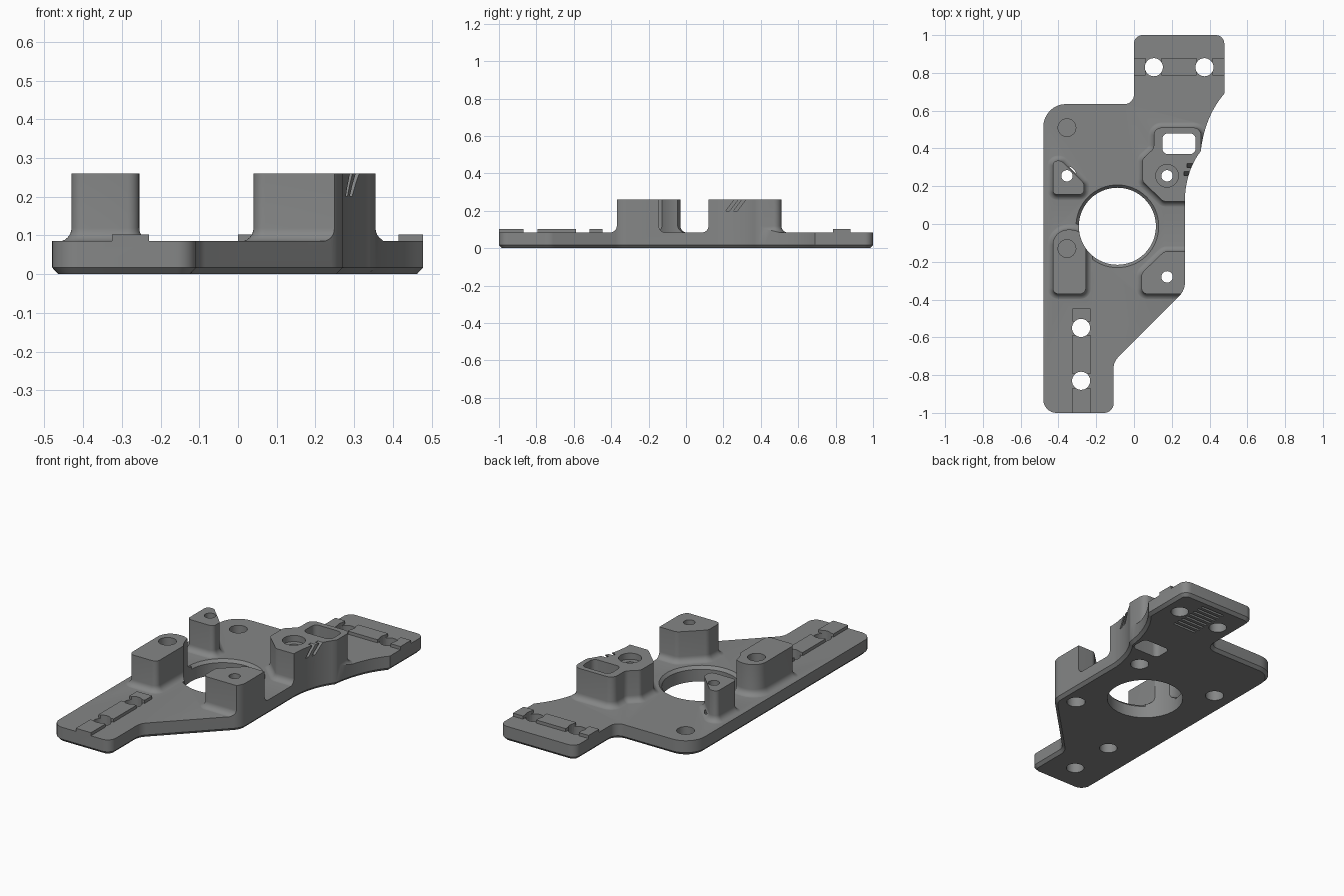
import bpy, math
from mathutils import Vector

if "Cube" in bpy.data.objects:
    bpy.data.objects.remove(bpy.data.objects["Cube"])

grey = bpy.data.materials.new("plain_grey")
grey.diffuse_color = (0.235, 0.24, 0.24, 1)
grey.use_nodes = True
grey.node_tree.nodes["Principled BSDF"].inputs["Base Color"].default_value = grey.diffuse_color

TOP, BOSS_TOP, FILLET = 0.085, 0.26, 0.035


def outline(corners, d=0.0):
    """Counter-clockwise polygon (x, y, radius), offset outwards by d, corners rounded."""
    pts = [Vector(c[:2]) for c in corners]
    n, out = len(pts), []
    for i in range(n):
        p, r = pts[i], corners[i][2]
        a = (p - pts[i - 1]).normalized()
        b = (pts[(i + 1) % n] - p).normalized()
        na, nb = Vector((a.y, -a.x)), Vector((b.y, -b.x))
        q = p + (na + nb) * (d / (1 + na.dot(nb)))
        if r == 0:
            out.append(q)
            continue
        turn = math.atan2(a.x * b.y - a.y * b.x, a.dot(b))
        side = 1 if turn > 0 else -1
        r = max(r + side * d, 0.004)
        start = q - a * r * math.tan(abs(turn) / 2)
        centre = start - na * side * r
        start_angle = math.atan2(na.y * side, na.x * side)
        for k in range(9):
            t = start_angle + turn * k / 8
            out.append(centre + r * Vector((math.cos(t), math.sin(t))))
    return out


def loft(name, rings):
    """Closed solid through rings of (points, z)."""
    n = len(rings[0][0])
    verts = [(p[0], p[1], z) for pts, z in rings for p in pts]
    faces = [tuple(reversed(range(n))), tuple(range(len(verts) - n, len(verts)))]
    for j in range(len(rings) - 1):
        for i in range(n):
            k = (i + 1) % n
            faces.append((j * n + i, j * n + k, (j + 1) * n + k, (j + 1) * n + i))
    mesh = bpy.data.meshes.new(name)
    mesh.from_pydata(verts, [], faces)
    mesh.materials.append(grey)
    ob = bpy.data.objects.new(name, mesh)
    bpy.context.collection.objects.link(ob)
    return ob


def box(name, x0, x1, y0, y1, z0, z1):
    pts = [(x0, y0), (x1, y0), (x1, y1), (x0, y1)]
    return loft(name, [(pts, z0), (pts, z1)])


def lathe(name, x, y, profile, n=32):
    ring = lambda r: [(x + r * math.cos(2 * math.pi * i / n),
                       y + r * math.sin(2 * math.pi * i / n)) for i in range(n)]
    return loft(name, [(ring(r), z) for r, z in profile])


def combine(target, other, op):
    m = target.modifiers.new("combine", 'BOOLEAN')
    m.operation, m.solver, m.object = op, 'EXACT', other
    bpy.context.view_layer.objects.active = target
    bpy.ops.object.modifier_apply(modifier=m.name)
    bpy.data.objects.remove(other)


def curve(a, b, c, n=10):
    a, b, c = Vector(a), Vector(b), Vector(c)
    return [(*((1 - t) ** 2 * a + 2 * t * (1 - t) * b + t * t * c), 0)
            for t in (i / n for i in range(n + 1))]


# Base slab with a chamfered rim around the large opening
plate = box("mounting_plate", -0.7, 0.7, -1.2, 1.2, -0.1, TOP)
combine(plate, lathe("opening_rim", -0.088, -0.012,
                     [(0.19, 0.055), (0.203, 0.068), (0.219, TOP), (0.219, 0.12)], 64), 'DIFFERENCE')

# Raised locating strips, interrupted around the bolt holes
for x0, x1 in ((-0.05, 0.062), (0.145, 0.332), (0.415, 0.6)):
    combine(plate, box("back_strip", x0, x1, 0.785, 0.88, 0.05, 0.103), 'UNION')
for y0, y1 in ((-1.1, -0.868), (-0.795, -0.588), (-0.515, -0.447)):
    combine(plate, box("front_strip", -0.326, -0.23, y0, y1, 0.05, 0.103), 'UNION')

# Standoffs with filleted feet
standoffs = [
    [(-0.43, 0.155, .025), (-0.265, 0.155, .025), (-0.265, 0.215, .025),
     (-0.385, 0.335, .03), (-0.43, 0.335, .025)],
    [(-0.43, -0.37, .03), (-0.255, -0.37, .03), (-0.255, -0.03, .08), (-0.43, -0.03, .08)],
    [(0.04, -0.37, .03), (0.33, -0.37, .03), (0.33, -0.145, .03),
     (0.16, -0.145, .04), (0.04, -0.26, .04)],
    [(0.045, 0.225, .03), (0.155, 0.12, .03), (0.355, 0.12, .02), (0.355, 0.51, .04),
     (0.105, 0.51, .04), (0.105, 0.40, .04), (0.045, 0.345, .03)],
]
for corners in standoffs:
    rings = [(outline(corners, FILLET), 0.05)]
    for k in range(7):
        a = math.radians(90 - 15 * k)
        rings.append((outline(corners, FILLET * (1 - math.cos(a))),
                      TOP - 0.001 + FILLET * (1 - math.sin(a))))
    rings.append((outline(corners), BOSS_TOP))
    combine(plate, loft("standoff", rings), 'UNION')

# Trim everything to the plate outline with a chamfered lower edge
edge = [(-0.48, -1, .07), (-0.108, -1, .05), (-0.108, -0.73, .08), (0.27, -0.35, .1)]
edge += curve((0.27, 0.15), (0.28, 0.29), (0.353, 0.385))
edge += curve((0.353, 0.385), (0.375, 0.57), (0.478, 0.69))[1:]
edge += [(0.478, 1, .045), (0, 1, .045), (0, 0.635, .05), (-0.48, 0.635, .12)]
combine(plate, loft("trim", [(outline(edge, -0.016), 0), (outline(edge), 0.017),
                             (outline(edge), 0.4)]), 'INTERSECT')

# Large opening
combine(plate, lathe("opening", -0.088, -0.012, [(0.204, -0.2), (0.204, 0.5)], 64), 'DIFFERENCE')

# Bolt holes through the plate ends
for x, y in ((0.105, 0.83), (0.373, 0.83), (-0.28, -0.55), (-0.28, -0.83)):
    combine(plate, lathe("bolt_hole", x, y, [(0.048, -0.2), (0.048, 0.5)]), 'DIFFERENCE')

# Screw holes through standoffs, counterbored from below
for x, y in ((-0.355, 0.255), (0.175, -0.28), (0.175, 0.255)):
    combine(plate, lathe("screw_hole", x, y, [(0.05, -0.2), (0.05, 0.1), (0.03, 0.1),
                                              (0.03, 0.5)]), 'DIFFERENCE')
combine(plate, lathe("recess", 0.175, 0.255, [(0.06, 0.225), (0.06, 0.5)]), 'DIFFERENCE')

# Blind holes from above
for y, z in ((0.51, 0.03), (-0.13, 0.13)):
    combine(plate, lathe("blind_hole", -0.355, y, [(0.047, z), (0.047, 0.5)]), 'DIFFERENCE')

# Rounded rectangular window
window = outline([(0.15, 0.37, .03), (0.326, 0.37, .03), (0.326, 0.48, .03), (0.15, 0.48, .03)])
combine(plate, loft("window", [(window, -0.2), (window, 0.5)]), 'DIFFERENCE')

# Two slanted grooves in the side of the tall standoff
for x, y in ((0.265, 0.213), (0.28, 0.255)):
    low = [(x, y), (x + 0.08, y), (x + 0.08, y + 0.02), (x, y + 0.02)]
    high = [(px, py + 0.06) for px, py in low]
    combine(plate, loft("groove", [(low, 0.2), (high, 0.28)]), 'DIFFERENCE')

# Fine ribbed grooves on the underside
for i in range(8):
    y = 0.715 + i * 0.033
    combine(plate, box("rib_groove", 0.165, 0.315, y - 0.007, y + 0.007, -0.1, 0.012), 'DIFFERENCE')

bpy.ops.object.select_all(action='DESELECT')
plate.select_set(True)
bpy.context.view_layer.objects.active = plate
bpy.ops.object.shade_smooth_by_angle(angle=math.radians(30))
